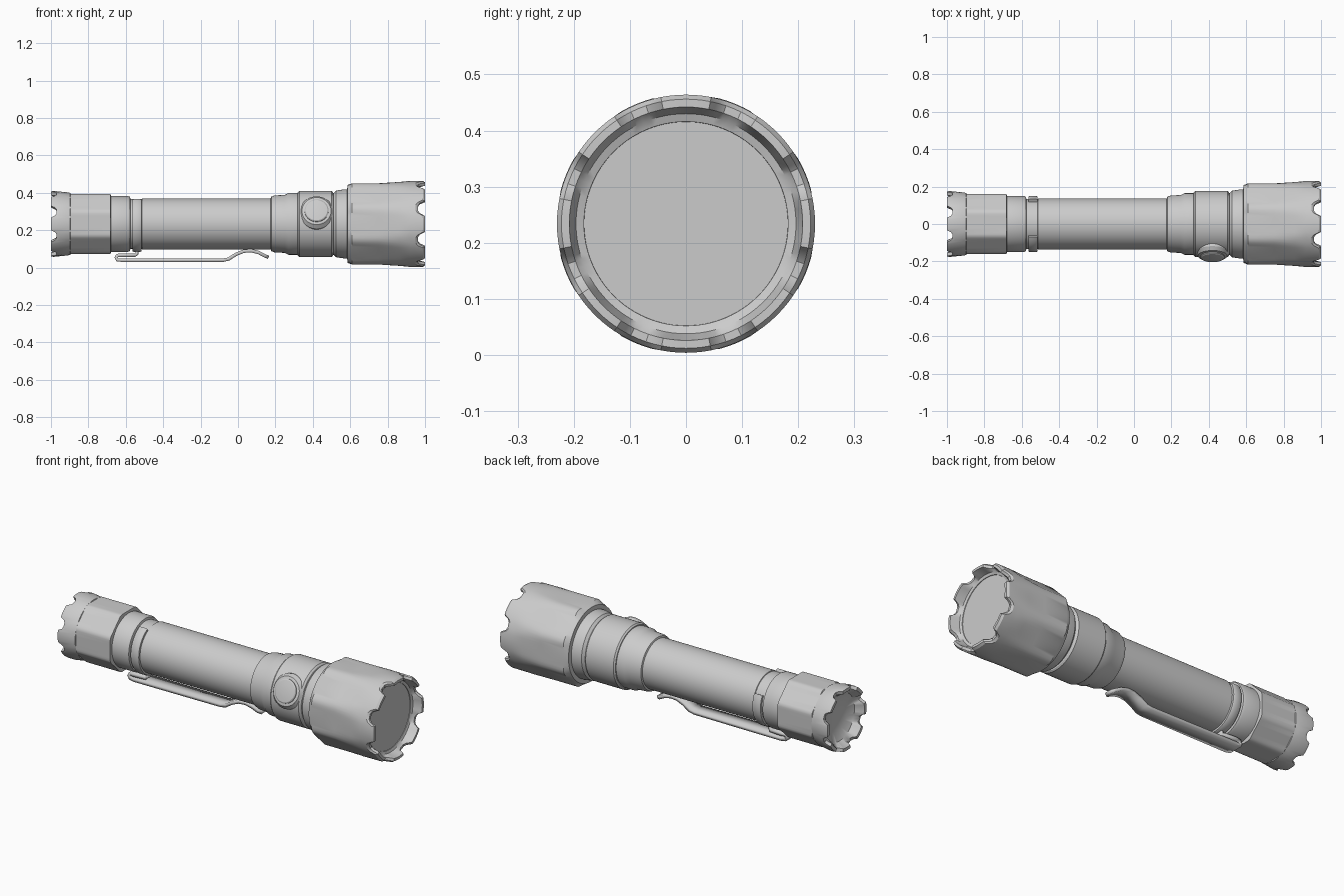
import bpy, bmesh
from math import pi, cos, sin, radians, atan2
from mathutils import Matrix, Vector

if "Cube" in bpy.data.objects:
    bpy.data.objects.remove(bpy.data.objects["Cube"])

ZC = 0.234  # height of the long axis


def finish(name, bm, angle=30):
    bmesh.ops.recalc_face_normals(bm, faces=bm.faces)
    me = bpy.data.meshes.new(name)
    bm.to_mesh(me)
    bm.free()
    ob = bpy.data.objects.new(name, me)
    bpy.context.collection.objects.link(ob)
    bpy.ops.object.select_all(action='DESELECT')
    ob.select_set(True)
    bpy.context.view_layer.objects.active = ob
    bpy.ops.object.shade_smooth_by_angle(angle=radians(angle))
    return ob


def lathe(name, profile, n=64, shape=None, caps=True, matrix=None, angle=30):
    """Turn (x, r) points about the x axis; shape(i, x, r, a) may bend rings."""
    bm = bmesh.new()
    rings = []
    for i, (x, r) in enumerate(profile):
        ring = []
        for k in range(n):
            a = 2 * pi * k / n
            px, pr = shape(i, x, r, a) if shape else (x, r)
            ring.append(bm.verts.new((px, pr * cos(a), pr * sin(a))))
        rings.append(ring)
    for A, B in zip(rings, rings[1:]):
        for k in range(n):
            j = (k + 1) % n
            bm.faces.new((A[k], A[j], B[j], B[k]))
    if caps:
        bm.faces.new(rings[0])
        bm.faces.new(rings[-1])
    bm.transform(Matrix.Translation((0, 0, ZC)) @ (matrix or Matrix.Identity(4)))
    return finish(name, bm, angle)


def flat(a, n, r, depth):
    """Radius at angle a of a circle r with n flats cut to the given depth."""
    s = 2 * pi / n
    local = (a + s / 2) % s - s / 2
    return min(r, (r - depth) / cos(local))


def notch(a, n, phase=0.5):
    """0 on a crown tooth, 1 in the middle of a notch."""
    c = cos(n * (a - phase * 2 * pi / n))
    t = min(1, max(0, (c + 0.1) / 0.9))
    return t * t * (3 - 2 * t)


# Tube with stepped collars at both ends
lathe("body_tube", [
    (-0.69, 0.140), (-0.68, 0.150), (-0.59, 0.150), (-0.578, 0.145), (-0.575, 0.133),
    (-0.515, 0.133), (-0.513, 0.137), (0.175, 0.137), (0.178, 0.146), (0.195, 0.152),
    (0.25, 0.155), (0.27, 0.165), (0.322, 0.165)])

# Switch section and neck
lathe("switch_collar", [
    (0.315, 0.15), (0.320, 0.170), (0.328, 0.177), (0.500, 0.177), (0.508, 0.170),
    (0.51, 0.163), (0.525, 0.178), (0.57, 0.185), (0.59, 0.185)])


# Head with shallow flats and a notched crown bezel
def head_shape(i, x, r, a):
    if 2 <= i <= 3:
        r = flat(a, 8, r, 0.014)
    if i == 4:
        r = flat(a, 8, r, 0.007)
    if 6 <= i <= 8:
        x -= 0.038 * notch(a, 8)
    return x, r


lathe("head", [
    (0.583, 0.17), (0.585, 0.208), (0.610, 0.231), (0.75, 0.231), (0.86, 0.231),
    (0.92, 0.230), (0.988, 0.230), (1.0, 0.222), (1.0, 0.208), (0.950, 0.196),
    (0.945, 0.182), (0.93, 0.180)], n=96, shape=head_shape)

lathe("lens", [(0.925, 0.184), (0.942, 0.184)], n=48)


# Tail cap: flat-sided grip, notched crown and hollow end
def tail_shape(i, x, r, a):
    if 1 <= i <= 2:
        r = flat(a, 8, r, 0.011)
    if 5 <= i <= 7:
        x += 0.03 * notch(a, 8)
    return x, r


lathe("tail_cap", [
    (-0.678, 0.145), (-0.682, 0.172), (-0.895, 0.172), (-0.897, 0.166), (-0.915, 0.169),
    (-0.985, 0.176), (-1.0, 0.174), (-1.0, 0.156), (-0.955, 0.132), (-0.935, 0.09),
    (-0.93, 0.03)], n=96, shape=tail_shape, angle=35)

# Side button, tilted upwards on the front
tilt = radians(22)
axis = Vector((0, -cos(tilt), sin(tilt)))
aim = Matrix.Translation((0.42, 0, 0)) @ Vector((1, 0, 0)).rotation_difference(axis).to_matrix().to_4x4()
lathe("button_seat", [(0.12, 0.095), (0.165, 0.092), (0.184, 0.078), (0.187, 0.068)], 48, matrix=aim)
lathe("button", [(0.18, 0.064), (0.192, 0.064), (0.197, 0.058), (0.2, 0.035), (0.201, 0.01)], 40, matrix=aim)

# Open clip ring wrapped round the tube
bm = bmesh.new()
section = [(-0.565, 0.132), (-0.565, 0.146), (-0.558, 0.150), (-0.522, 0.150),
           (-0.515, 0.146), (-0.515, 0.132)]
steps, rows = 48, []
for k in range(steps + 1):
    a = radians(118 + 270 * k / steps)
    rows.append([bm.verts.new((x, r * cos(a), ZC + r * sin(a))) for x, r in section])
for A, B in zip(rows, rows[1:]):
    for k in range(len(section)):
        j = (k + 1) % len(section)
        bm.faces.new((A[k], A[j], B[j], B[k]))
bm.faces.new(rows[0])
bm.faces.new(rows[-1])
finish("clip_ring", bm)

# Folded spring clip: (x, z, half width) along a strip
path = [(-0.54, 0.10, 0.03), (-0.54, 0.075, 0.03), (-0.55, 0.067, 0.04), (-0.62, 0.067, 0.045),
        (-0.645, 0.066, 0.04), (-0.652, 0.054, 0.04), (-0.645, 0.041, 0.04), (-0.62, 0.040, 0.046),
        (-0.08, 0.040, 0.042), (-0.05, 0.046, 0.042), (-0.01, 0.072, 0.041), (0.03, 0.088, 0.040),
        (0.07, 0.091, 0.039), (0.11, 0.081, 0.037), (0.145, 0.063, 0.033), (0.163, 0.055, 0.022)]
bm = bmesh.new()
rows = [[bm.verts.new((x, s * w, z)) for s in (-1, 1)] for x, z, w in path]
for A, B in zip(rows, rows[1:]):
    bm.faces.new((A[0], A[1], B[1], B[0]))
clip = finish("pocket_clip", bm, 40)
mod = clip.modifiers.new("thickness", 'SOLIDIFY')
mod.thickness = 0.018
mod.offset = 0
